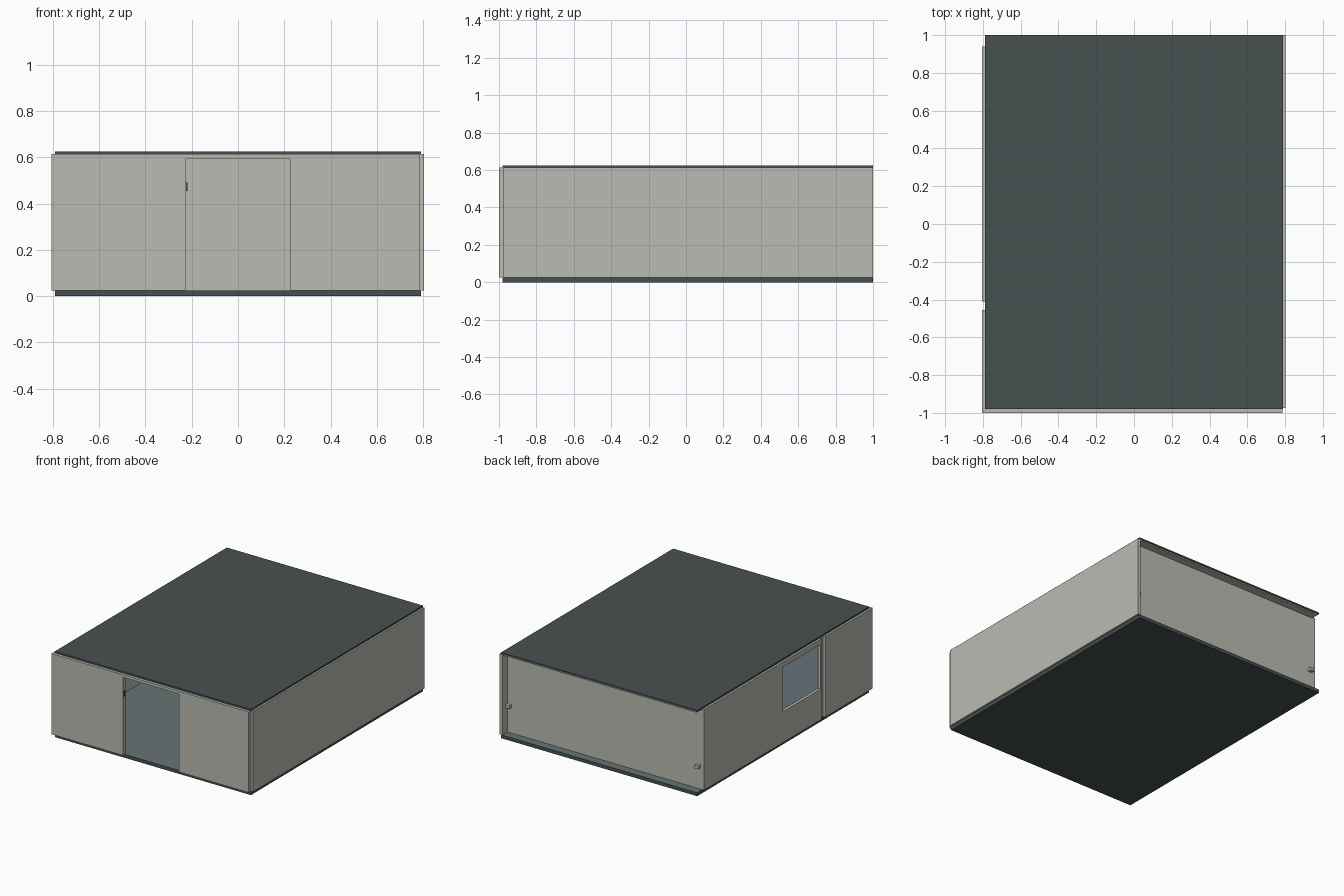
import bpy

cube = bpy.data.objects.get("Cube")
if cube:
    bpy.data.objects.remove(cube, do_unlink=True)


def material(name, rgb):
    m = bpy.data.materials.new(name)
    m.use_nodes = True
    m.diffuse_color = (*rgb, 1)
    m.node_tree.nodes["Principled BSDF"].inputs["Base Color"].default_value = (*rgb, 1)
    return m


wall = material("wall_grey", (0.50, 0.50, 0.455))
slate = material("dark_slate", (0.064, 0.082, 0.08))
floor = material("floor_teal", (0.135, 0.175, 0.177))
glass = material("pale_glass", (0.46, 0.58, 0.67))


def box(name, x, y, z, mat):
    """Box from (low, high) ranges on each axis."""
    bpy.ops.mesh.primitive_cube_add(size=1)
    ob = bpy.context.object
    ob.name = name
    for v in ob.data.vertices:
        v.co = [(r[0] + r[1]) / 2 + c * (r[1] - r[0]) for r, c in zip((x, y, z), v.co)]
    if mat:
        ob.data.materials.append(mat)
    return ob


def cut(target, x, y, z):
    """Cut a box-shaped opening and discard the cutter."""
    cutter = box("opening_cutter", x, y, z, None)
    cutter.hide_render = True
    mod = target.modifiers.new("opening", "BOOLEAN")
    mod.operation = "DIFFERENCE"
    mod.solver = "EXACT"
    mod.object = cutter
    bpy.context.view_layer.objects.active = target
    bpy.ops.object.modifier_apply(modifier="opening")
    bpy.data.objects.remove(cutter, do_unlink=True)


HEIGHT = (0.025, 0.613)
SLAB_X, SLAB_Y = (-0.79, 0.79), (-0.98, 1.0)

# Base and roof; the base has a lighter top face
base = box("floor_slab", SLAB_X, SLAB_Y, (0, 0.025), slate)
base.data.materials.append(floor)
for face in base.data.polygons:
    if face.normal.z > 0.9:
        face.material_index = 1
box("roof_slab", SLAB_X, SLAB_Y, (0.613, 0.625), slate)
box("ceiling", (-0.78, 0.78), (-0.975, 0.995), (0.604, 0.613), wall)

# Front wall with doorway
front = box("front_wall", (-0.78, 0.786), (-1.0, -0.975), HEIGHT, wall)
cut(front, (-0.226, 0.224), (-1.1, -0.9), (0.0, 0.593))

# Back wall, set in from the slab edge
box("back_wall", (-0.78, 0.78), (0.915, 0.94), HEIGHT, wall)

# Left wall and its short return at the back
box("left_wall", (0.78, 0.803), (-0.975, 0.94), HEIGHT, wall)
box("left_return", (0.78, 0.803), (0.94, 1.0), HEIGHT, wall)

# Right wall in two panels with a recessed post between them
window_wall = box("right_window_wall", (-0.805, -0.78), (-0.41, 0.94), HEIGHT, wall)
cut(window_wall, (-0.9, -0.7), (-0.40, 0.036), (0.25, 0.575))
box("right_front_panel", (-0.805, -0.78), (-1.0, -0.456), HEIGHT, wall)
box("right_post", (-0.785, -0.77), (-0.456, -0.41), HEIGHT, wall)

# Window pane
box("window_pane", (-0.785, -0.779), (-0.41, 0.045), (0.24, 0.585), glass)

# Small pulls on the back wall and the door latch
for name, x, z in (("right_pull", -0.76, 0.19), ("left_pull", 0.765, 0.22)):
    box(name, (x - 0.015, x + 0.015), (0.94, 0.965), (z - 0.012, z + 0.012), wall)
box("door_latch", (-0.226, -0.219), (-0.995, -0.98), (0.455, 0.49), slate)
